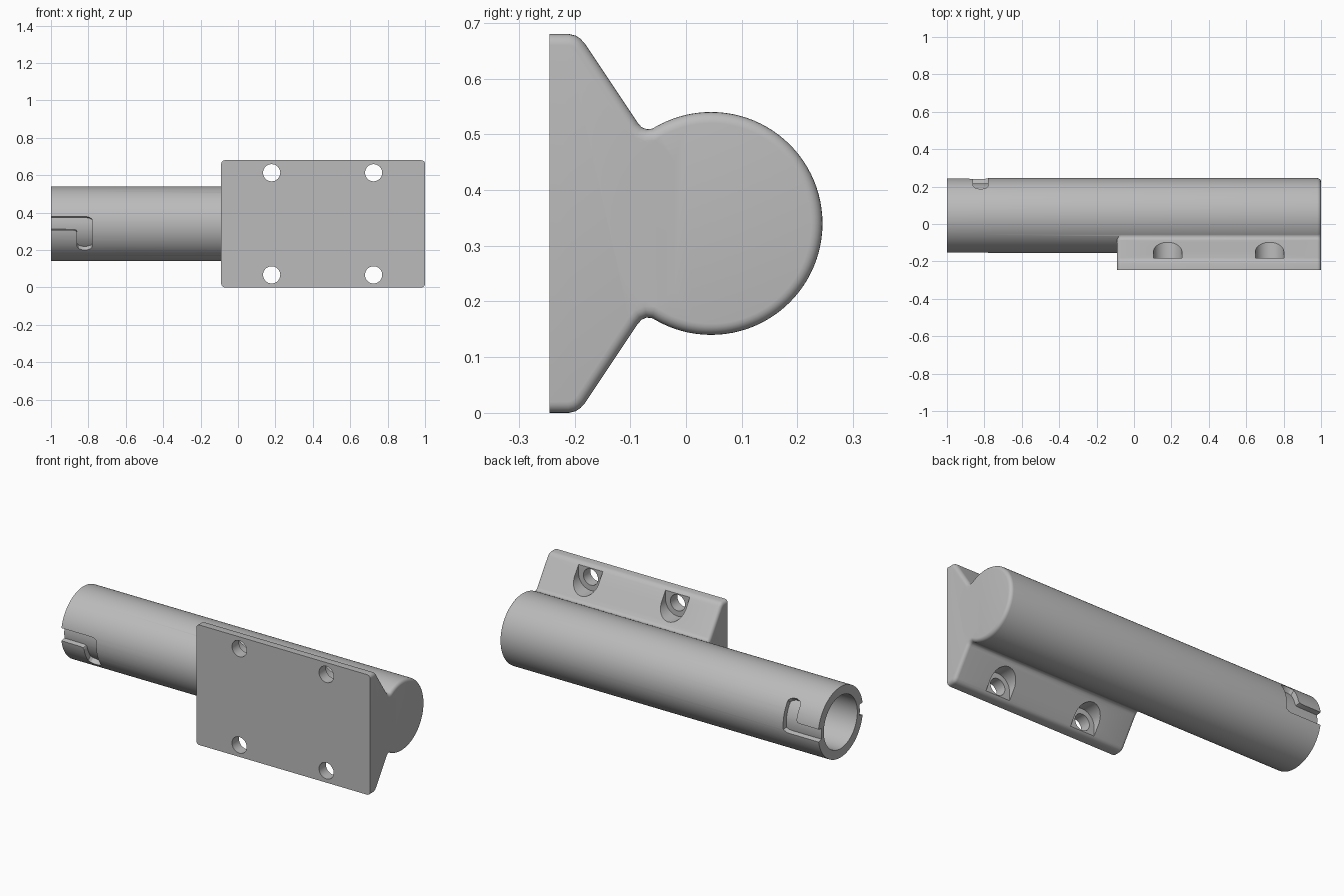
import bpy, bmesh
from math import sin, cos, pi, radians

if "Cube" in bpy.data.objects:
    bpy.data.objects.remove(bpy.data.objects["Cube"], do_unlink=True)

YC, ZC, R = 0.045, 0.34, 0.2      # tube axis and radius
PLATE_Y = -0.245                  # flat mounting face
ROUND = 0.02

grey = bpy.data.materials.new("plain grey")
grey.use_nodes = True
grey.diffuse_color = (0.5, 0.5, 0.5, 1)
grey.node_tree.nodes["Principled BSDF"].inputs["Base Color"].default_value = (0.5, 0.5, 0.5, 1)


def finish(bm, name):
    bmesh.ops.recalc_face_normals(bm, faces=bm.faces[:])
    mesh = bpy.data.meshes.new(name)
    bm.to_mesh(mesh)
    bm.free()
    mesh.materials.append(grey)
    obj = bpy.data.objects.new(name, mesh)
    bpy.context.collection.objects.link(obj)
    return obj


def prism(name, points, axis, lo, hi, rounded=None):
    """Extrude 2D points along x (points are y, z) or y (points are x, z)."""
    def place(p, t):
        return (t, p[0], p[1]) if axis == "x" else (p[0], t, p[1])
    bm = bmesh.new()
    rings = [[bm.verts.new(place(p, t)) for p in points] for t in (lo, hi)]
    caps = [bm.faces.new(r) for r in rings]
    n = len(points)
    for i in range(n):
        j = (i + 1) % n
        bm.faces.new((rings[0][i], rings[0][j], rings[1][j], rings[1][i]))
    bmesh.ops.recalc_face_normals(bm, faces=bm.faces[:])
    if rounded:
        edges = [e for k in rounded for e in caps[k].edges
                 if any(v.co.y > PLATE_Y + 0.001 for v in e.verts)]
        bmesh.ops.bevel(bm, geom=edges, offset=ROUND, segments=5,
                        profile=0.5, affect="EDGES")
    return finish(bm, name)


def circle(cx, cz, r, n):
    return [(cx + r * cos(2 * pi * i / n), cz + r * sin(2 * pi * i / n)) for i in range(n)]


def combine(target, other, operation):
    other.hide_render = True
    mod = target.modifiers.new(operation, "BOOLEAN")
    mod.operation = operation
    mod.solver = "EXACT"
    mod.object = other
    bpy.context.view_layer.objects.active = target
    bpy.ops.object.modifier_apply(modifier=mod.name)
    bpy.data.objects.remove(other, do_unlink=True)


def bayonet_cutter(side):
    """L-shaped groove wrapped on the tube; rows are angle, x start, x end."""
    rows = [(11, -1.05, -0.81), (10, -1.05, -0.795), (7.5, -1.05, -0.78),
            (3, -1.05, -0.78), (-2, -1.05, -0.78), (-6, -1.05, -0.78),
            (-9.5, -1.05, -0.78), (-9.8, -0.88, -0.78), (-11, -0.865, -0.78),
            (-14, -0.86, -0.78), (-20, -0.86, -0.78), (-26, -0.86, -0.78),
            (-32, -0.86, -0.78), (-38, -0.86, -0.78), (-42, -0.85, -0.79),
            (-44.5, -0.83, -0.81)]
    bm = bmesh.new()
    rings = []
    for deg, x0, x1 in rows:
        a = radians(deg)
        rings.append([bm.verts.new((x, YC - side * r * cos(a), ZC + side * r * sin(a)))
                      for x, r in ((x0, 0.172), (x1, 0.172), (x1, 0.25), (x0, 0.25))])
    bm.faces.new(rings[0])
    bm.faces.new(rings[-1])
    for a, b in zip(rings, rings[1:]):
        for i in range(4):
            j = (i + 1) % 4
            bm.faces.new((a[i], a[j], b[j], b[i]))
    return finish(bm, "groove_cutter")


# Tube with a rounded closed end
body = prism("tube_with_mounting_bracket", circle(YC, ZC, R, 96), "x", -1, 1, rounded=[1])

# Flared mounting bracket, half profile mirrored about the tube axis
half = [(PLATE_Y, 0.34), (-0.21, 0.34), (-0.198, 0.337), (-0.189, 0.331), (-0.181, 0.322),
        (-0.087, 0.181), (-0.08, 0.173), (-0.071, 0.169), (-0.061, 0.17),
        (-0.045, 0.177), (0.0, 0.12)]
profile = [(y, ZC + d) for y, d in half] + [(y, ZC - d) for y, d in reversed(half)]
combine(body, prism("bracket", profile, "x", -0.09, 1, rounded=[0, 1]), "UNION")

# Open bore
combine(body, prism("bore_cutter", circle(YC, ZC, 0.15, 80), "x", -1.1, 0.9), "DIFFERENCE")

# Screw holes with U-shaped recesses opening outwards
for x in (0.18, 0.725):
    for s in (-1, 1):
        z = ZC + s * 0.273
        combine(body, prism("hole_cutter", circle(x, z, 0.046, 32), "y", -0.3, -0.1), "DIFFERENCE")
        arc = [(x + 0.076 * cos(pi * i / 20), z - s * 0.076 * sin(pi * i / 20)) for i in range(21)]
        recess = arc + [(x - 0.076, z + s * 0.12), (x + 0.076, z + s * 0.12)]
        combine(body, prism("recess_cutter", recess, "y", -0.183, -0.03), "DIFFERENCE")

# Bayonet grooves on opposite sides of the open end
for side in (1, -1):
    combine(body, bayonet_cutter(side), "DIFFERENCE")

bpy.ops.object.select_all(action="DESELECT")
body.select_set(True)
bpy.context.view_layer.objects.active = body
bpy.ops.object.shade_smooth_by_angle(angle=radians(30))
